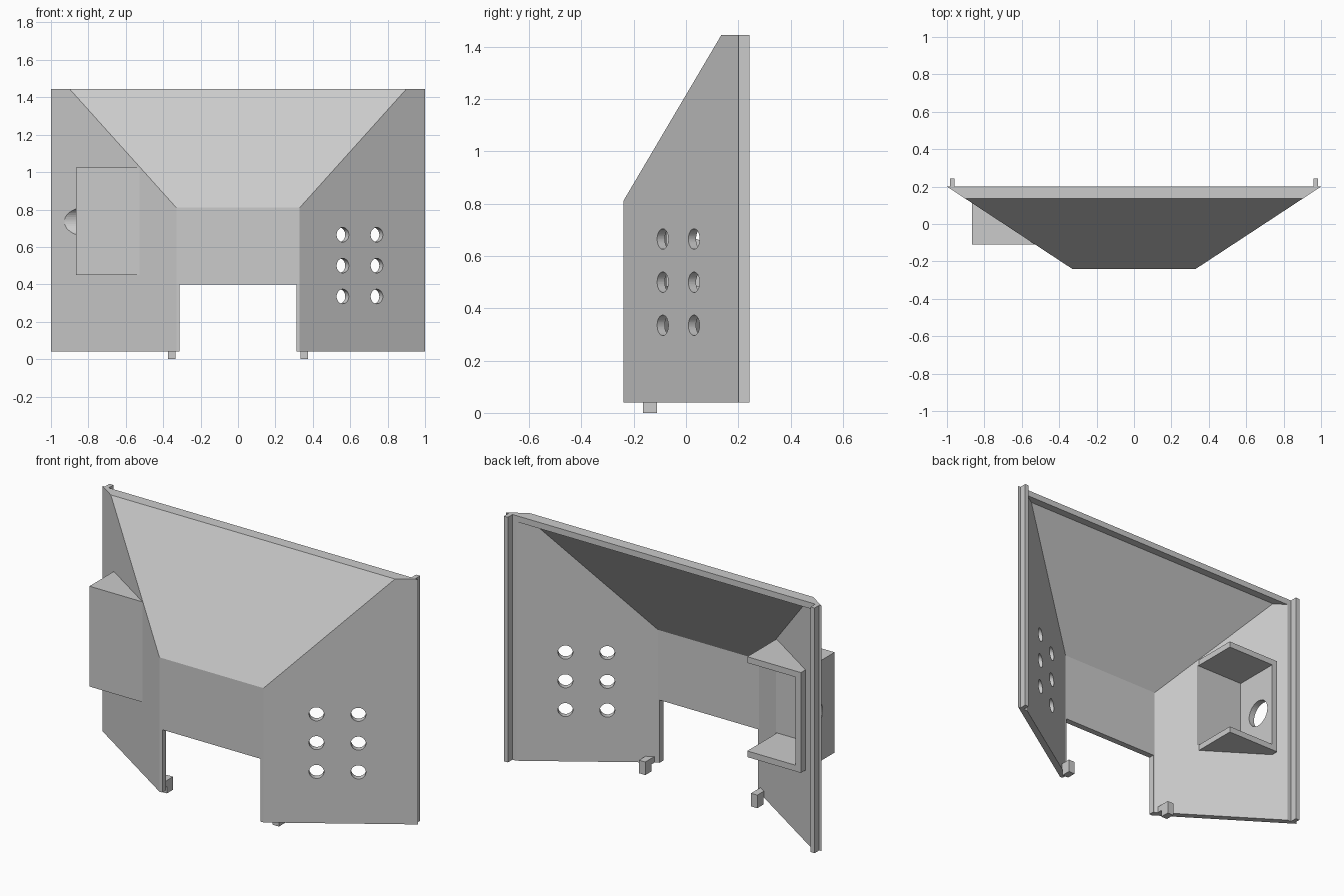
import bpy, bmesh, math
from mathutils import Matrix, Vector

if "Cube" in bpy.data.objects:
    bpy.data.objects.remove(bpy.data.objects["Cube"])

grey = bpy.data.materials.new("plain grey")
grey.diffuse_color = (0.6, 0.6, 0.6, 1)
grey.use_nodes = True
grey.node_tree.nodes["Principled BSDF"].inputs["Base Color"].default_value = grey.diffuse_color

T = 0.035                      # wall thickness
M = 0.44 / 0.67                # slope of the side walls in plan
ANGLE = math.atan(M)


def finish(name, bm):
    bmesh.ops.recalc_face_normals(bm, faces=bm.faces)
    me = bpy.data.meshes.new(name)
    bm.to_mesh(me)
    bm.free()
    me.materials.append(grey)
    ob = bpy.data.objects.new(name, me)
    bpy.context.collection.objects.link(ob)
    return ob


def hull(name, half):
    """Convex solid mirrored about x = 0."""
    bm = bmesh.new()
    for x, y, z in half:
        for s in (-1, 1):
            bm.verts.new((s * x, y, z))
    bmesh.ops.convex_hull(bm, input=bm.verts)
    bmesh.ops.dissolve_limit(bm, angle_limit=0.02, verts=bm.verts, edges=bm.edges)
    return finish(name, bm)


def box(name, lo, hi):
    bm = bmesh.new()
    bmesh.ops.create_cube(bm, size=1)
    for v in bm.verts:
        v.co = [l + (c + 0.5) * (h - l) for c, l, h in zip(v.co, lo, hi)]
    return finish(name, bm)


def rod(name, centre, axis, radius, length):
    bm = bmesh.new()
    rot = Vector(axis).to_track_quat('Z', 'Y').to_matrix().to_4x4()
    bmesh.ops.create_cone(bm, cap_ends=True, segments=40, radius1=radius, radius2=radius,
                          depth=length, matrix=Matrix.Translation(centre) @ rot)
    return finish(name, bm)


def cut(ob, cutter):
    cutter.hide_render = True
    cutter.hide_viewport = True
    mod = ob.modifiers.new(cutter.name, 'BOOLEAN')
    mod.operation = 'DIFFERENCE'
    mod.solver = 'EXACT'
    mod.object = cutter


def wall_x(y, offset=0.0):
    """Side wall x at depth y, offset inward by a thickness."""
    return 0.33 + (y + 0.24 - offset / math.cos(ANGLE)) / M


# Hood shell: outer solid minus inner solid, open at back and bottom
shell = hull("hood_shell", [(0.33, -0.24, 0.04), (0.33, -0.24, 0.81), (wall_x(0.135), 0.135, 1.445),
                            (1.0, 0.2, 0.04), (1.0, 0.2, 1.445)])
yi, yt, yb = -0.24 + T, 0.155, 0.3
inner = hull("inner_cutter", [(wall_x(yi, T), yi, -0.1), (wall_x(yi, T), yi, 0.80),
                              (wall_x(yt, T), yt, 1.41), (wall_x(yb, T), yb, -0.1),
                              (wall_x(yb, T), yb, 1.41)])
cut(shell, inner)

# Notch between the front legs
cut(shell, box("notch_cutter", (-0.312, -0.5, -0.1), (0.312, 0.1, 0.4)))

# Vent holes in the right wall
for x in (0.56, 0.742):
    for z in (0.335, 0.5, 0.665):
        y = -0.24 + (x - 0.33) * M
        cut(shell, rod("vent_cutter", (x, y, z), (math.sin(ANGLE), -math.cos(ANGLE), 0), 0.039, 0.2))

# Side housing on the left wall, open to the inside, with a round port
housing = box("side_housing", (-0.865, -0.11, 0.45), (-0.525, 0.195, 1.025))
pocket = box("pocket_cutter", (-0.83, -0.075, 0.485), (-0.4, 0.4, 0.99))
port = rod("port_cutter", (-0.95, 0.075, 0.735), (1, 0, 0), 0.078, 0.36)
for part in (shell, housing):
    cut(part, pocket)
    cut(part, port)

# Rear ribs and feet on both sides
for s, side in ((-1, "left"), (1, "right")):
    def pair(name, x0, x1, y0, y1, z0, z1):
        box(side + name, (min(s * x0, s * x1), y0, z0), (max(s * x0, s * x1), y1, z1))
    pair("_rear_rib", 0.96, 0.985, 0.195, 0.242, 0.04, 1.445)
    pair("_foot", 0.335, 0.375, -0.165, -0.11, 0.0, 0.075)
    pair("_foot_bracket", 0.335, 0.375, -0.2, -0.16, 0.04, 0.075)
